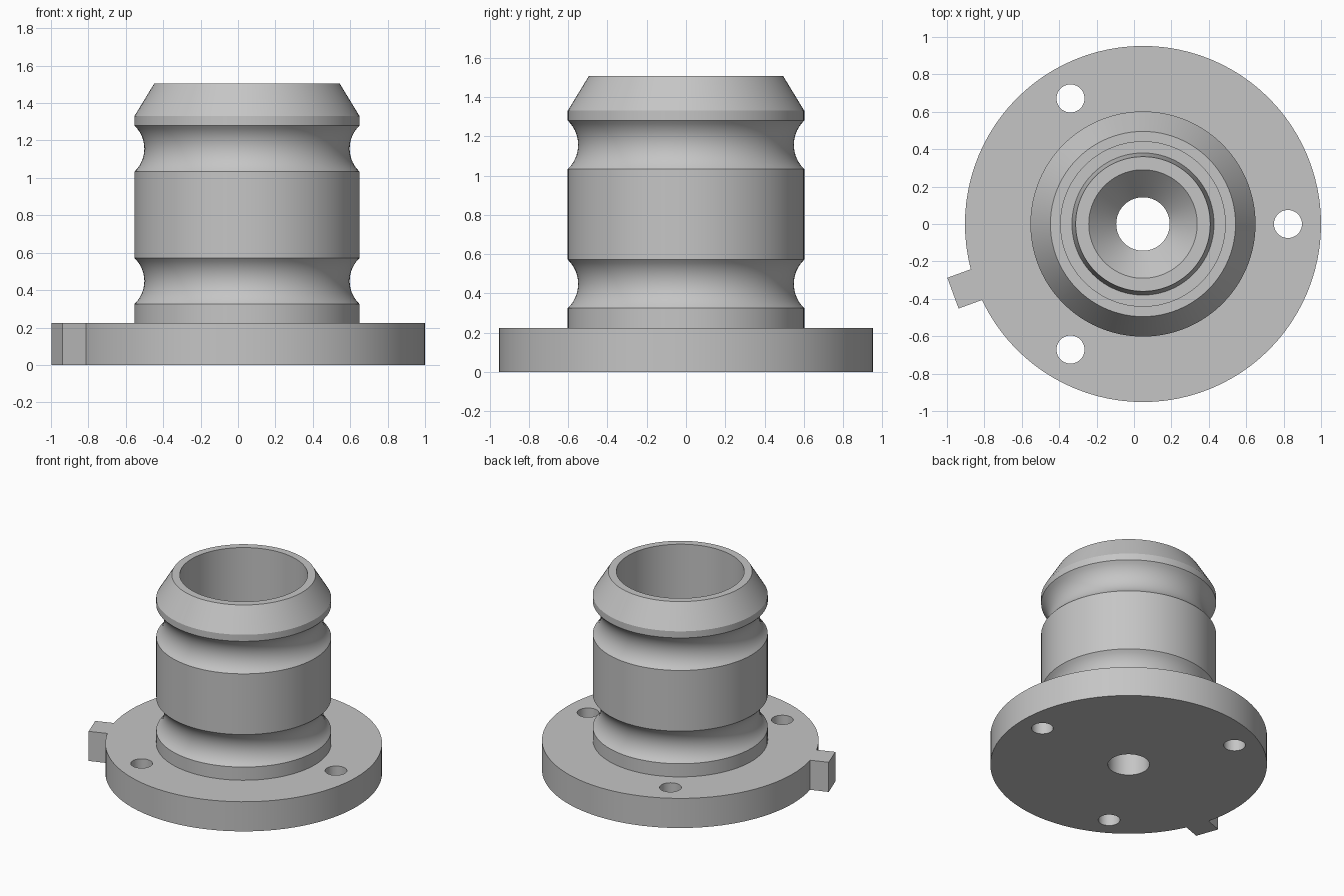
import bpy, bmesh
from math import sin, cos, pi, radians, sqrt
from mathutils import Matrix, Vector

old = bpy.data.objects.get("Cube")
if old:
    bpy.data.objects.remove(old, do_unlink=True)

AXIS_X = 0.048      # the round body sits off centre because of the side tab
SEGMENTS = 96
FLANGE_R, FLANGE_H, BODY_R = 0.952, 0.225, 0.602

grey = bpy.data.materials.new("plain grey")
grey.use_nodes = True
colour = (0.56, 0.56, 0.56, 1)
grey.diffuse_color = colour
grey.node_tree.nodes["Principled BSDF"].inputs["Base Color"].default_value = colour


def make_object(name, bm):
    bmesh.ops.recalc_face_normals(bm, faces=bm.faces)
    mesh = bpy.data.meshes.new(name)
    bm.to_mesh(mesh)
    bm.free()
    mesh.materials.append(grey)
    obj = bpy.data.objects.new(name, mesh)
    bpy.context.collection.objects.link(obj)
    return obj


def lathe(name, profile):
    """Turn a closed (radius, height) outline around the body axis."""
    bm = bmesh.new()
    rings = []
    for i in range(SEGMENTS):
        a = 2 * pi * i / SEGMENTS
        rings.append([bm.verts.new((AXIS_X + r * cos(a), r * sin(a), z)) for r, z in profile])
    n = len(profile)
    for i in range(SEGMENTS):
        here, there = rings[i], rings[(i + 1) % SEGMENTS]
        for j in range(n):
            k = (j + 1) % n
            bm.faces.new((here[j], there[j], there[k], here[k]))
    return make_object(name, bm)


def groove(z0, z1, depth=0.053, steps=14):
    """Shallow circular arc cut into the body wall."""
    half = (z1 - z0) / 2
    rad = (half ** 2 + depth ** 2) / (2 * depth)
    points = []
    for i in range(steps + 1):
        t = -half + 2 * half * i / steps
        points.append((BODY_R + rad - depth - sqrt(rad ** 2 - t ** 2), z0 + half + t))
    return points


def combine(target, other, operation):
    mod = target.modifiers.new("join", "BOOLEAN")
    mod.operation = operation
    mod.solver = "EXACT"
    mod.object = other
    bpy.context.view_layer.objects.active = target
    bpy.ops.object.modifier_apply(modifier=mod.name)
    bpy.data.objects.remove(other, do_unlink=True)


# Flange, grooved barrel, bore and funnel-topped centre post
outside = [(FLANGE_R, 0), (FLANGE_R, FLANGE_H), (BODY_R, FLANGE_H)]
outside += groove(0.325, 0.572) + groove(1.033, 1.28)
outside += [(BODY_R, 1.33), (0.495, 1.506)]
inside = [(0.44, 1.506), (0.44, FLANGE_H), (0.38, FLANGE_H),
          (0.36, 0.38), (0.29, 0.38), (0.143, 0.225), (0.143, 0)]
body = lathe("flanged_body", outside + inside)

# Locating tab on the flange rim
bm = bmesh.new()
bmesh.ops.create_cube(bm, size=1)
bm.transform(Matrix.Translation((AXIS_X, 0, 0))
             @ Matrix.Rotation(radians(200), 4, "Z")
             @ Matrix.Translation((0.981, 0, FLANGE_H / 2))
             @ Matrix.Diagonal((0.2, 0.175, FLANGE_H, 1)))
combine(body, make_object("tab", bm), "UNION")

# Three bolt holes through the flange
for degrees in (0, 120, 240):
    bm = bmesh.new()
    spot = Vector((0.775, 0, FLANGE_H / 2))
    spot.rotate(Matrix.Rotation(radians(degrees), 3, "Z"))
    spot.x += AXIS_X
    bmesh.ops.create_cone(bm, cap_ends=True, segments=40, radius1=0.075, radius2=0.075,
                          depth=0.5, matrix=Matrix.Translation(spot))
    combine(body, make_object("hole_cutter", bm), "DIFFERENCE")

bpy.ops.object.select_all(action="DESELECT")
body.select_set(True)
bpy.context.view_layer.objects.active = body
bpy.ops.object.shade_smooth_by_angle(angle=radians(25))
